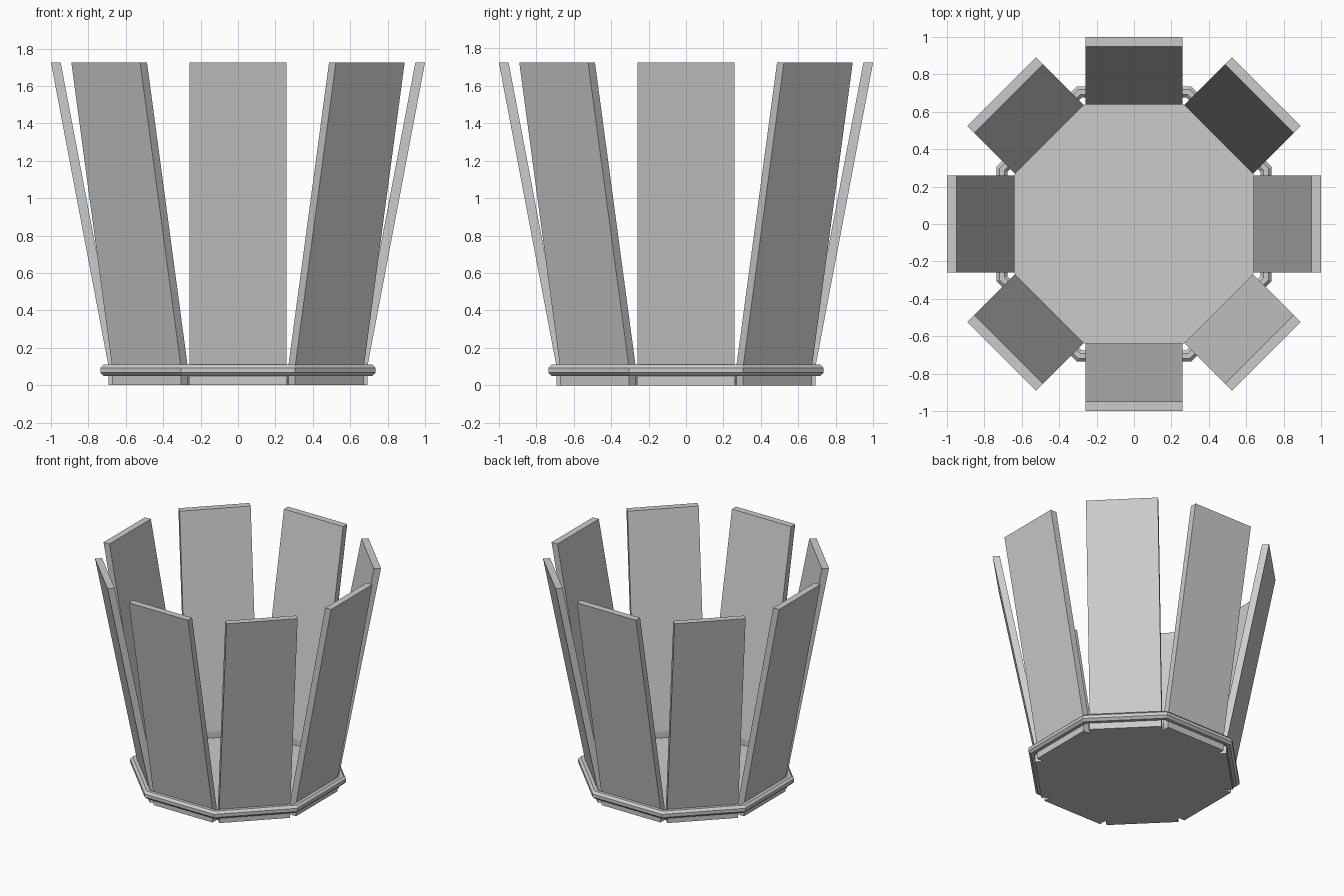
import bpy, bmesh, math
from mathutils import Matrix

cube = bpy.data.objects.get("Cube")
if cube:
    bpy.data.objects.remove(cube, do_unlink=True)

SIDES = 8
HALF = math.pi / SIDES
FLOOR_R = 0.64      # centre to flat side of the floor
SLAT_T = 0.052
SLAT_W = 0.52
HEIGHT = 1.725

grey = bpy.data.materials.new("light_grey")
grey.use_nodes = True
colour = (0.6, 0.6, 0.6, 1)
grey.diffuse_color = colour
grey.node_tree.nodes["Principled BSDF"].inputs["Base Color"].default_value = colour


def finish(name, bm):
    bmesh.ops.recalc_face_normals(bm, faces=bm.faces)
    mesh = bpy.data.meshes.new(name)
    bm.to_mesh(mesh)
    bm.free()
    mesh.materials.append(grey)
    obj = bpy.data.objects.new(name, mesh)
    bpy.context.collection.objects.link(obj)
    return obj


# Octagonal floor with flat sides facing the slats
bm = bmesh.new()
bmesh.ops.create_cone(bm, cap_ends=True, segments=SIDES, depth=0.05,
                      radius1=FLOOR_R / math.cos(HALF), radius2=FLOOR_R / math.cos(HALF),
                      matrix=Matrix.Translation((0, 0, 0.025)) @ Matrix.Rotation(HALF, 4, 'Z'))
finish("floor", bm)

# Slats: upright foot, then leaning outward
profile = [(FLOOR_R, 0), (FLOOR_R + SLAT_T, 0), (FLOOR_R + SLAT_T, 0.1),
           (1.0, HEIGHT), (1.0 - SLAT_T, HEIGHT), (FLOOR_R, 0.1)]
for i in range(SIDES):
    bm = bmesh.new()
    sides = [[bm.verts.new((r, y, z)) for r, z in profile]
             for y in (-SLAT_W / 2, SLAT_W / 2)]
    n = len(profile)
    for a, b in ((0, 1), (1, 2), (2, 3), (3, 4), (4, 5), (5, 0)):
        bm.faces.new((sides[0][a], sides[0][b], sides[1][b], sides[1][a]))
    for s in sides:
        # foot and leaning part of each narrow edge
        bm.faces.new((s[0], s[1], s[2], s[5]))
        bm.faces.new((s[5], s[2], s[3], s[4]))
    slat = finish(f"slat_{i + 1}", bm)
    slat.rotation_euler.z = i * 2 * HALF

# Octagonal hoop with a faceted round section
RING_R, TUBE = 0.706, 0.03
bm = bmesh.new()
loops = []
for i in range(SIDES):
    a = (2 * i + 1) * HALF
    loop = []
    for j in range(8):
        t = (j + 0.5) * math.pi / 4
        r = (RING_R + TUBE * math.cos(t) / math.cos(math.pi / 8)) / math.cos(HALF)
        z = 0.08 + TUBE * math.sin(t) / math.cos(math.pi / 8)
        loop.append(bm.verts.new((r * math.cos(a), r * math.sin(a), z)))
    loops.append(loop)
for i in range(SIDES):
    p, q = loops[i], loops[(i + 1) % SIDES]
    for j in range(8):
        k = (j + 1) % 8
        bm.faces.new((p[j], q[j], q[k], p[k]))
finish("hoop", bm)
